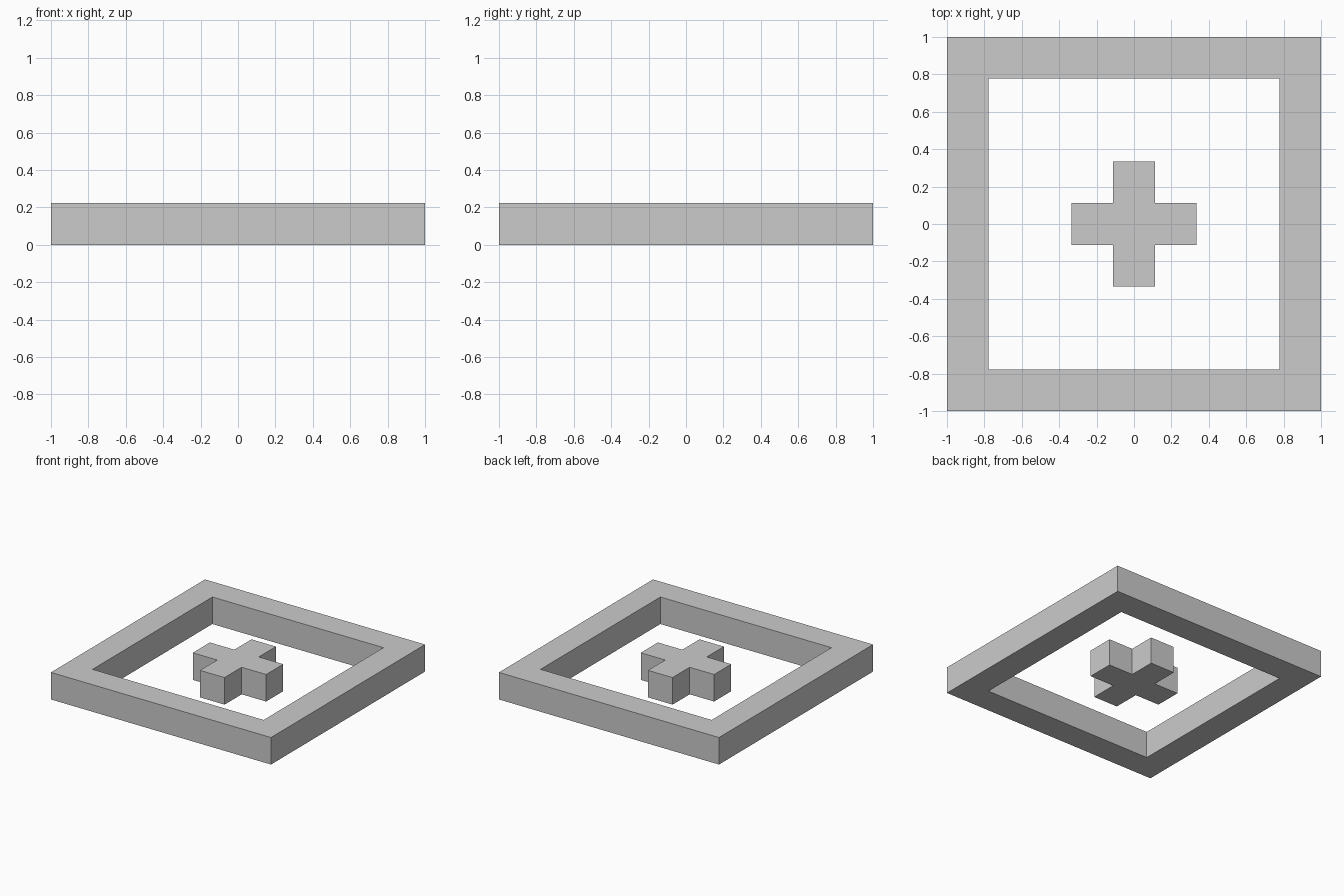
import bpy
import bmesh

if "Cube" in bpy.data.objects:
    bpy.data.objects.remove(bpy.data.objects["Cube"])

U = 2 / 9   # grid unit: the model is 9 x 9 x 1 units

grey = bpy.data.materials.new("light_grey")
grey.diffuse_color = (0.6, 0.6, 0.6, 1)
grey.use_nodes = True
grey.node_tree.nodes["Principled BSDF"].inputs["Base Color"].default_value = grey.diffuse_color


def finish(name, bm):
    bmesh.ops.recalc_face_normals(bm, faces=bm.faces)
    mesh = bpy.data.meshes.new(name)
    bm.to_mesh(mesh)
    bm.free()
    mesh.materials.append(grey)
    obj = bpy.data.objects.new(name, mesh)
    bpy.context.collection.objects.link(obj)


def extrude_up(bm):
    """Raise the flat outline by one unit, keeping the bottom."""
    result = bmesh.ops.extrude_face_region(bm, geom=bm.faces[:], use_keep_orig=True)
    verts = [g for g in result["geom"] if isinstance(g, bmesh.types.BMVert)]
    bmesh.ops.translate(bm, verts=verts, vec=(0, 0, U))


# Square frame: four mitred sides around an open middle
bm = bmesh.new()
corners = [(-1, -1), (1, -1), (1, 1), (-1, 1)]
outer = [bm.verts.new((x, y, 0)) for x, y in corners]
inner = [bm.verts.new((x * 3.5 * U, y * 3.5 * U, 0)) for x, y in corners]
for i in range(4):
    j = (i + 1) % 4
    bm.faces.new((outer[i], outer[j], inner[j], inner[i]))
extrude_up(bm)
# remove the mitre seams so each side is one clean surface
finish("square_frame", bm)

# Centre cross: one arm outline turned four times
bm = bmesh.new()
outline = []
for turn in range(4):
    for x, y in [(0.5, -0.5), (1.5, -0.5), (1.5, 0.5)]:
        for _ in range(turn):
            x, y = -y, x
        outline.append(bm.verts.new((x * U, y * U, 0)))
bm.faces.new(outline)
extrude_up(bm)
finish("centre_cross", bm)
